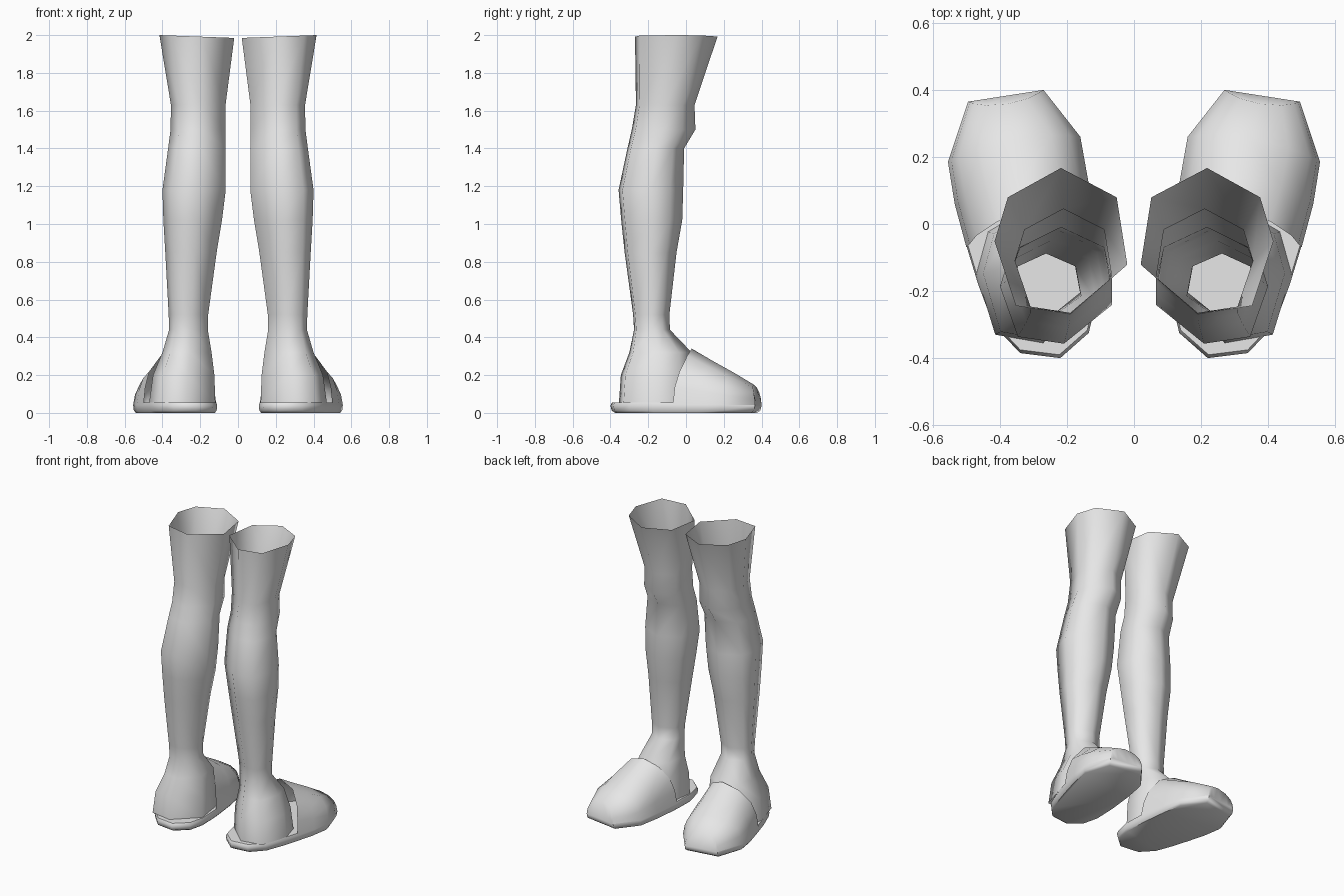
import bpy, bmesh, math

if "Cube" in bpy.data.objects:
    bpy.data.objects.remove(bpy.data.objects["Cube"])

grey = bpy.data.materials.new("light_grey")
grey.diffuse_color = (0.8, 0.8, 0.8, 1)
grey.use_nodes = True
grey.node_tree.nodes["Principled BSDF"].inputs["Base Color"].default_value = grey.diffuse_color


def make(name, rows, closed=False, caps=False, angle=180):
    """Skin a list of point rows, then mirror to the other side."""
    bm = bmesh.new()
    vs = [[bm.verts.new(p) for p in row] for row in rows]
    n = len(rows[0])
    for a, b in zip(vs, vs[1:]):
        for i in range(n if closed else n - 1):
            j = (i + 1) % n
            bm.faces.new((a[i], a[j], b[j], b[i]))
    if caps:
        bm.faces.new(vs[0][::-1])
        bm.faces.new(vs[-1])
    bmesh.ops.remove_doubles(bm, verts=bm.verts, dist=0.0005)
    me = bpy.data.meshes.new(name)
    bm.to_mesh(me)
    bm.free()
    me.materials.append(grey)
    ob = bpy.data.objects.new(name, me)
    bpy.context.collection.objects.link(ob)
    bpy.ops.object.select_all(action='DESELECT')
    ob.select_set(True)
    bpy.context.view_layer.objects.active = ob
    if angle >= 180:
        bpy.ops.object.shade_smooth()
    else:
        bpy.ops.object.shade_smooth_by_angle(angle=math.radians(angle))
    ob.modifiers.new("other_side", 'MIRROR')
    return ob


# Leg: seven-sided open tube, each ring given as z, x min, x max, y back, y front
section = [(.5, 1), (.08, .8), (0, .34), (.43, 0), (.84, .06), (1, .5), (.9, .8)]
rings = [
    (.055, .12, .47, -.355, .06),
    (.20, .125, .45, -.345, .05),
    (.32, .14, .40, -.30, .03),
    (.44, .16, .365, -.275, -.085),
    (.52, .158, .367, -.28, -.088),
    (.85, .113, .385, -.325, -.05),
    (1.02, .085, .395, -.343, -.02),
    (1.18, .065, .40, -.357, -.015),
    (1.40, .065, .37, -.31, -.01),
    (1.50, .066, .357, -.287, .05),
    (1.63, .066, .355, -.265, .045),
    (2.0, .02, .416, -.27, .167),
]
leg = [[(x0 + u * (x1 - x0), y0 + v * (y1 - y0),
         z - (.015 * (1 - u) if z == 2.0 else 0)) for u, v in section]
       for z, x0, x1, y0, y1 in rings]
make("leg", leg, closed=True)

# Sole: splayed outline, tucked in slightly at the bottom and top
outline = [(.22, -.40), (.34, -.385), (.42, -.30), (.465, -.18), (.50, -.065),
           (.535, .06), (.555, .185), (.495, .365), (.27, .40), (.16, .26),
           (.135, .12), (.115, -.06), (.11, -.22), (.135, -.325)]


def ring(s, z):
    return [(.32 + (x - .32) * s, y * s, z) for x, y in outline]


make("slipper_sole", [ring(.94, 0), ring(.985, .012), ring(1, .04), ring(.975, .056)],
     closed=True, caps=True, angle=50)

# Toe cap: arches from inner edge to outer edge, closed off at the toe
arch = [(0, 0), (.03, .32), (.08, .58), (.22, .86), (.47, 1), (.76, .88),
        (.92, .6), (.975, .32), (1, 0)]
base = .042
spans = [  # inner x, y, outer x, y, peak z, peak shift along y
    (.115, -.07, .50, -.07, .34, .10),
    (.135, .12, .535, .06, .275, .05),
    (.16, .26, .555, .185, .212, .03),
    (.27, .40, .495, .365, .15, -.025),
]
cap = [[(x0 + u * (x1 - x0), y0 + u * (y1 - y0) + shift * h * h, base + h * (top - base))
        for u, h in arch] for x0, y0, x1, y1, top, shift in spans]
x0, y0, x1, y1 = spans[-1][:4]
cap.append([(x0 + u * (x1 - x0), y0 + u * (y1 - y0), base) for u, h in arch])
make("slipper_toe_cap", [r[::-1] for r in cap])
